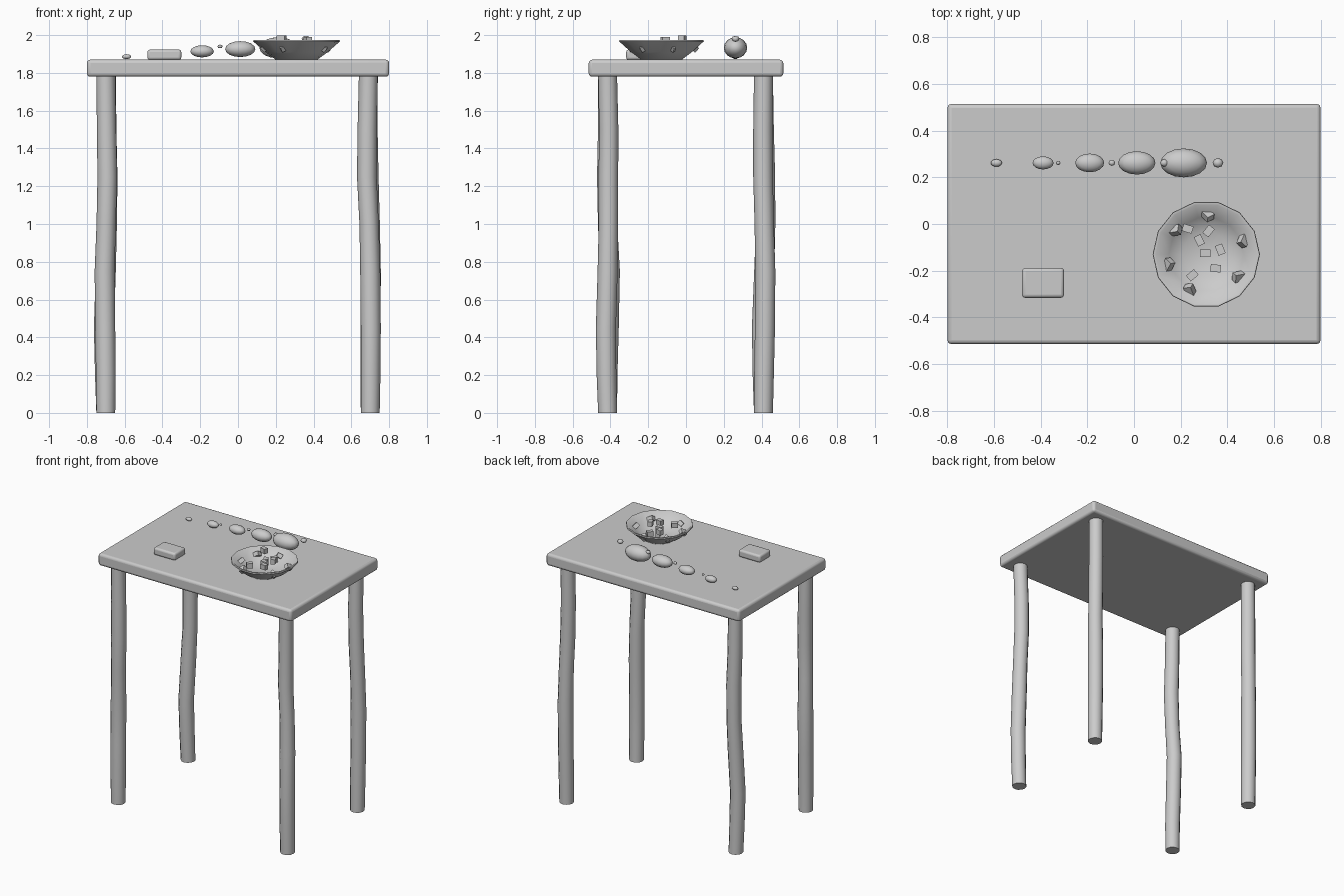
import bpy, bmesh, math
from mathutils import Vector, Matrix

if "Cube" in bpy.data.objects:
    bpy.data.objects.remove(bpy.data.objects["Cube"])


def finish(name, bm, angle=40, bevel=0):
    bmesh.ops.recalc_face_normals(bm, faces=bm.faces)
    me = bpy.data.meshes.new(name)
    bm.to_mesh(me)
    bm.free()
    ob = bpy.data.objects.new(name, me)
    bpy.context.collection.objects.link(ob)
    if bevel:
        m = ob.modifiers.new("bevel", 'BEVEL')
        m.width, m.segments = bevel, 3
    bpy.ops.object.select_all(action='DESELECT')
    bpy.context.view_layer.objects.active = ob
    ob.select_set(True)
    bpy.ops.object.shade_smooth_by_angle(angle=math.radians(angle))
    return ob


def box(name, c, size, bevel=0, rot=(0, 0, 0)):
    bm = bmesh.new()
    R = Matrix.Rotation(rot[2], 4, 'Z') @ Matrix.Rotation(rot[0], 4, 'X') @ Matrix.Rotation(rot[1], 4, 'Y')
    bmesh.ops.create_cube(bm, size=1, matrix=Matrix.Translation(c) @ R @ Matrix.Diagonal((*size, 1)))
    return finish(name, bm, 40 if bevel else 20, bevel)


def ellipsoid(name, c, r, seg=16):
    bm = bmesh.new()
    bmesh.ops.create_uvsphere(bm, u_segments=seg, v_segments=seg // 2, radius=1,
                              matrix=Matrix.Translation(c) @ Matrix.Diagonal((*r, 1)))
    return finish(name, bm, 60)


def loft(name, rings, closed_tip=False):
    bm = bmesh.new()
    vr = [[bm.verts.new(p) for p in ring] for ring in rings]
    n = len(vr[0])
    for a, b in zip(vr, vr[1:]):
        for i in range(n):
            bm.faces.new((a[i], a[(i + 1) % n], b[(i + 1) % n], b[i]))
    bm.faces.new(vr[0][::-1])
    bm.faces.new(vr[-1])
    return finish(name, bm, 45)


def circle(x, y, z, r, n):
    return [Vector((x + r * math.cos(2 * math.pi * i / n), y + r * math.sin(2 * math.pi * i / n), z)) for i in range(n)]


# table top and small block on it
box("table_top", (0, 0, 1.825), (1.6, 1.03, 0.09), 0.018)
box("small_block", (-0.39, -0.2525, 1.896), (0.18, 0.128, 0.055), 0.014)

# crooked branch legs: base position plus sideways drift at each height
heights = (0, 0.2, 0.45, 0.75, 1.0, 1.25, 1.5, 1.79)
radii = (0.05, 0.052, 0.053, 0.053, 0.051, 0.052, 0.051, 0.05)
legs = {
    "front_right_leg": (0.70, -0.415, [(0, 0), (.002, -.006), (.003, -.009), (0, 0), (-.006, .004), (-.018, .004), (-.016, .006), (-.01, 0)]),
    "front_left_leg": (-0.70, -0.415, [(0, 0), (0, 0), (-.003, .006), (-.006, .012), (.002, 0), (.008, -.004), (.004, 0), (0, 0)]),
    "back_right_leg": (0.70, 0.41, [(0, 0), (.001, .003), (.002, .008), (.003, .01), (0, .004), (-.008, -.002), (-.012, -.003), (-.01, 0)]),
    "back_left_leg": (-0.70, 0.41, [(0, 0), (-.005, -.005), (-.01, -.008), (0, .004), (.008, .012), (.01, .01), (.005, .004), (.004, 0)]),
}
for name, (x, y, drift) in legs.items():
    loft(name, [circle(x + dx, y + dy, z, r, 12) for z, r, (dx, dy) in zip(heights, radii, drift)])

# bowl: many-sided lathe with a thin wall
bx, by = 0.31, -0.13
profile = [(.11, 1.87), (.165, 1.91), (.23, 1.967), (.228, 1.975), (.217, 1.975), (.16, 1.921), (.1, 1.886)]
loft("bowl", [circle(bx, by, z, r, 14) for r, z in profile])

# cubes in the bowl: x, y, z, turn
pieces = [(.23, -.02, 1.98, -.3), (.32, -.03, 1.94, .9), (.28, -.07, 1.935, -1.1), (.37, -.11, 1.973, -1.2),
          (.305, -.125, 1.943, 0), (.35, -.19, 1.955, -.1), (.25, -.22, 1.95, .7)]
for i, (x, y, z, a) in enumerate(pieces):
    box(f"cube_piece_{i}", (x, y, z), (.044, .032, .036), rot=(0, 0, a))

# tilted pieces half sunk in the bowl wall: angle around the bowl
for i, deg in enumerate((20, 88, 142, 195, 245, 325)):
    a = math.radians(deg)
    box(f"wall_piece_{i}", (bx + .168 * math.cos(a), by + .168 * math.sin(a), 1.938), (.044, .036, .03),
        rot=(.5, .6, a + .5))

# row of fruits growing in size, each with a small bead at its end
fruits = [(-.59, .024, .016, .013, 1.886), (-.39, .045, .028, .024, 1.90), (-.19, .062, .04, .032, 1.914),
          (.012, .08, .05, .042, 1.926), (.213, .1, .062, .056, 1.933)]
for i, (x, rx, ry, rz, z) in enumerate(fruits):
    ellipsoid(f"fruit_{i}", (x, .262, z), (rx, ry, rz))
beads = [(-.325, .010, 1.915), (-.095, .014, 1.94), (.13, .018, 1.962), (.36, .023, 1.98)]
for i, (x, r, z) in enumerate(beads):
    ellipsoid(f"fruit_bead_{i}", (x, .262, z), (r, r * .9, r * .7), 8)
